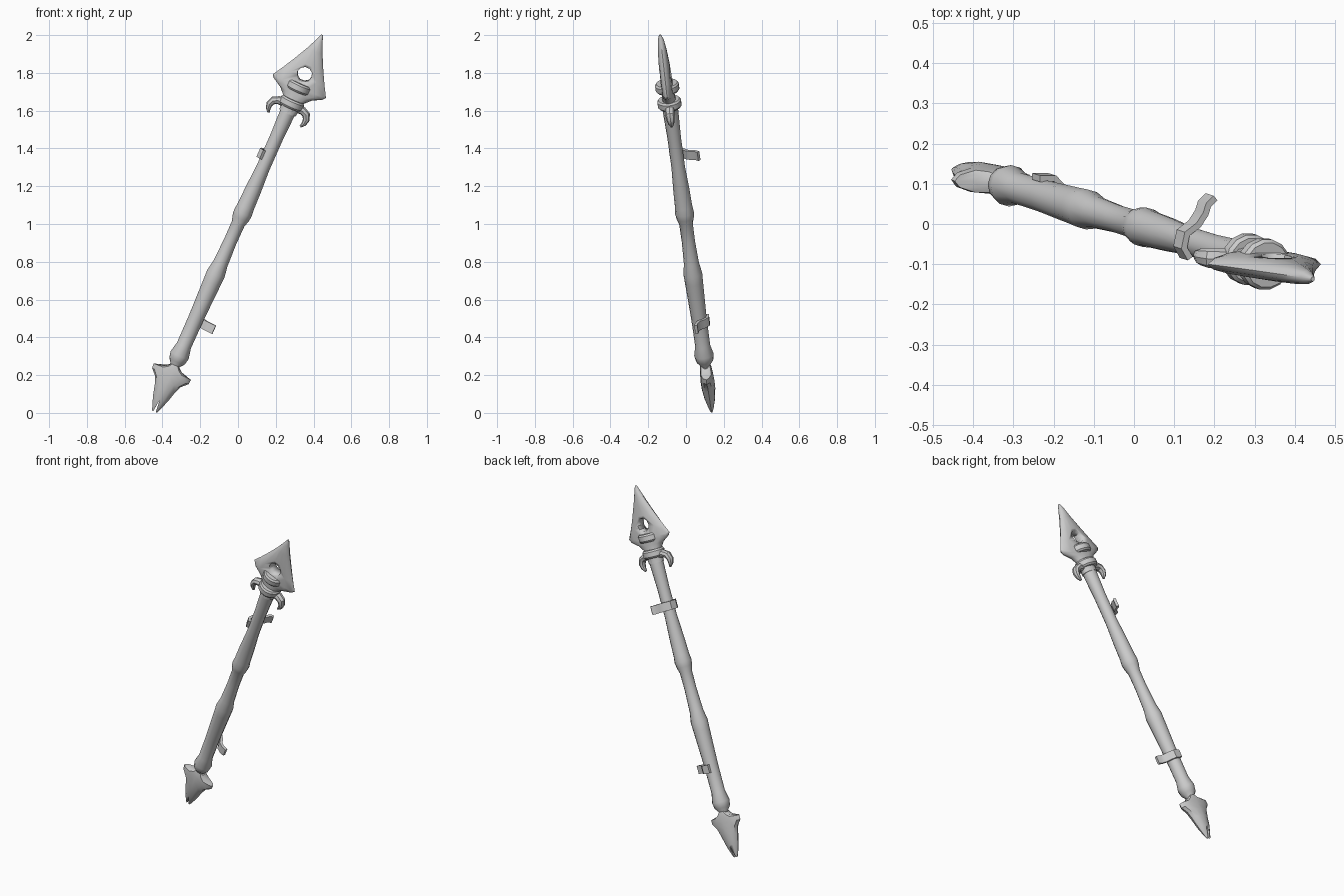
import bpy, bmesh, math
from mathutils import Matrix, Vector

if "Cube" in bpy.data.objects:
    bpy.data.objects.remove(bpy.data.objects["Cube"])

# Spear frame: u across the blade, v through its thickness, s along the shaft
W = Vector((0.445, -0.137, 1)).normalized()
U = Vector((0.914, 0.0, -0.407)).normalized()
V = W.cross(U).normalized()
FRAME = Matrix.Translation((0, 0, 1)) @ Matrix((U, V, W)).transposed().to_4x4()


def finish(name, bm, angle=35):
    bmesh.ops.recalc_face_normals(bm, faces=bm.faces)
    bm.transform(FRAME)
    me = bpy.data.meshes.new(name)
    bm.to_mesh(me)
    bm.free()
    ob = bpy.data.objects.new(name, me)
    bpy.context.collection.objects.link(ob)
    bpy.ops.object.select_all(action='DESELECT')
    ob.select_set(True)
    bpy.context.view_layer.objects.active = ob
    bpy.ops.object.shade_smooth_by_angle(angle=math.radians(angle))
    return ob


def skin(rings):
    """Join closed rings of points and cap both ends."""
    bm = bmesh.new()
    rows = [[bm.verts.new(p) for p in ring] for ring in rings]
    n = len(rows[0])
    for a, b in zip(rows, rows[1:]):
        for i in range(n):
            j = (i + 1) % n
            bm.faces.new((a[i], a[j], b[j], b[i]))
    bm.faces.new(rows[0])
    bm.faces.new(rows[-1])
    return bm


def loft(name, stations, sides=12, angle=35):
    """Stations: centre s, edge s, half width, half thickness."""
    rings = []
    for sc, se, hu, hv in stations:
        ring = []
        for i in range(sides):
            a = 2 * math.pi * i / sides
            c = math.cos(a)
            ring.append((hu * c, hv * math.sin(a), sc + (se - sc) * c * c))
        rings.append(ring)
    return finish(name, skin(rings), angle)


def cut(ob, name, bm):
    cutter = finish(name, bm)
    cutter.hide_render = True
    cutter.hide_viewport = True
    mod = ob.modifiers.new("cut", 'BOOLEAN')
    mod.operation = 'DIFFERENCE'
    mod.solver = 'EXACT'
    mod.object = cutter


def prism(points, half):
    """Outline in (u, s) extruded through the thickness."""
    return skin([[(u, v, s) for u, s in points] for v in (-half, half)])


def ribbon(name, path, s, height, thick):
    """Flat strap following a (u, v) path around the shaft."""
    rings = []
    for i, p in enumerate(path):
        a, b = path[max(i - 1, 0)], path[min(i + 1, len(path) - 1)]
        d = Vector((b[0] - a[0], b[1] - a[1])).normalized() * thick / 2
        rings.append([(p[0] + k * d.y, p[1] - k * d.x, s + h * height / 2)
                      for k, h in ((-1, -1), (1, -1), (1, 1), (-1, 1))])
    return finish(name, skin(rings))


# Shaft with swollen grips
profile = [(-0.86, .024), (-0.825, .026), (-0.80, .045), (-0.765, .052), (-0.71, .040),
           (-0.55, .041), (-0.40, .046), (-0.34, .048), (-0.29, .050), (-0.23, .040),
           (-0.10, .035), (0.0, .036), (0.035, .046), (0.065, .050), (0.10, .046),
           (0.20, .043), (0.33, .036), (0.50, .036), (0.62, .040), (0.69, .042)]
loft("shaft", [(s, s, r, r) for s, r in profile])

# Blade with barbs and a round eye
blade = loft("blade", [
    (1.104, 1.104, .005, .006), (1.07, 1.07, .018, .017), (1.01, 1.01, .044, .024),
    (.93, .93, .084, .029), (.86, .86, .122, .031), (.80, .806, .154, .031),
    (.775, .790, .143, .032), (.755, .760, .090, .034), (.725, .725, .057, .036),
    (.65, .65, .047, .042)], 14)
circle = [(0.040 * math.cos(math.pi * i / 5), 0.877 + 0.040 * math.sin(math.pi * i / 5))
          for i in range(10)]
cut(blade, "eye_cutter", prism(circle, 0.1))

# Bands bound around the blade neck
for name, s in (("upper_band", 0.80), ("lower_band", 0.705)):
    loft(name, [(s + d, s + d, .066 * k, .064 * k)
                for d, k in ((-.024, .88), (-.014, 1), (.014, 1), (.024, .88))], 14)

# Curled hooks on both sides below the blade
path = [(.03, .690, .022), (.07, .692, .022), (.095, .680, .021),
        (.106, .655, .018), (.103, .630, .013), (.092, .610, .006)]
for name, side in (("left_hook", -1), ("right_hook", 1)):
    rings = []
    for i, (u, s, r) in enumerate(path):
        a, b = path[max(i - 1, 0)], path[min(i + 1, 5)]
        d = Vector((b[0] - a[0], b[1] - a[1])).normalized()
        rings.append([(side * (u - d.y * r * math.cos(t)), 1.2 * r * math.sin(t),
                       s + d.x * r * math.cos(t))
                      for t in (math.pi * k / 4 for k in range(8))])
    finish(name, skin(rings))

# Finned tail with a split point
tail = loft("tail_spike", [
    (-.815, -.835, .030, .026), (-.835, -.852, .055, .030), (-.855, -.862, .108, .032),
    (-.885, -.888, .106, .035), (-.92, -.920, .074, .037), (-.96, -.96, .058, .036),
    (-1.02, -1.02, .042, .028), (-1.07, -1.07, .024, .015), (-1.095, -1.095, .014, .006)], 12)
cut(tail, "split_cutter", prism([(-.009, -1.12), (.009, -1.12), (.001, -1.03), (-.001, -1.03)], 0.1))

# Loose strap ends
ribbon("upper_strap", [(-.030, -.034), (-.048, -.008), (-.042, .028), (-.012, .050),
                       (.006, .078), (.012, .100), (.030, .118)], 0.395, 0.05, 0.016)
ribbon("lower_strap", [(-.02, .046), (.022, .046), (.044, .024), (.058, .000),
                       (.082, -.012), (.112, -.016)], -0.565, 0.048, 0.016)
